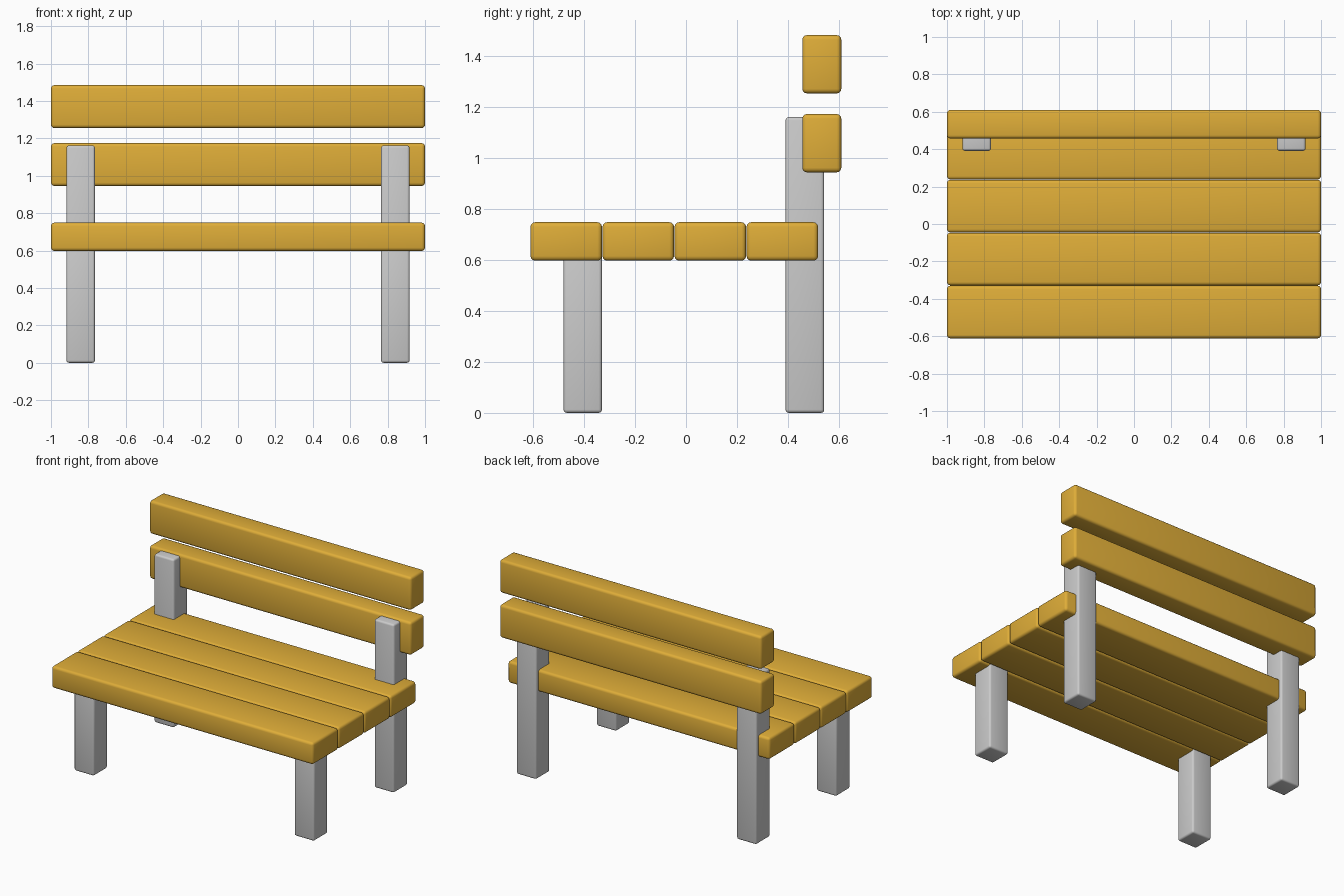
import bpy

if "Cube" in bpy.data.objects:
    bpy.data.objects.remove(bpy.data.objects["Cube"])

wood = bpy.data.materials.new("painted_wood")
wood.diffuse_color = (0.74, 0.42, 0.04, 1)
wood.use_nodes = True
wood.node_tree.nodes["Principled BSDF"].inputs["Base Color"].default_value = wood.diffuse_color


def beam(name, x, y, z, bevel, material=None):
    """Rounded box spanning the given (min, max) ranges."""
    spans = (x, y, z)
    bpy.ops.mesh.primitive_cube_add(size=1, location=[(a + b) / 2 for a, b in spans])
    ob = bpy.context.object
    ob.name = name
    ob.scale = [b - a for a, b in spans]
    bpy.ops.object.transform_apply(location=False, rotation=False, scale=True)
    mod = ob.modifiers.new("rounded_edges", 'BEVEL')
    mod.width = bevel
    mod.segments = 3
    bpy.ops.object.modifier_apply(modifier=mod.name)
    bpy.ops.object.shade_smooth_by_angle()
    if material:
        ob.data.materials.append(material)
    return ob


# Seat: four planks side by side
for i in range(4):
    y0 = -0.611 + i * 0.283
    beam(f"seat_plank_{i + 1}", (-1, 1), (y0, y0 + 0.281), (0.598, 0.749), 0.018, wood)

# Backrest: two upright planks
for name, z0 in (("lower", 0.945), ("upper", 1.255)):
    beam(f"back_plank_{name}", (-1, 1), (0.457, 0.610), (z0, z0 + 0.229), 0.018, wood)

# Legs: short front pair, tall rear pair rising through the seat
for side, s in (("left", -1), ("right", 1)):
    x = sorted((s * 0.765, s * 0.917))
    beam(f"front_leg_{side}", x, (-0.481, -0.330), (0, 0.66), 0.013)
    beam(f"rear_leg_{side}", x, (0.391, 0.543), (0, 1.162), 0.013)
